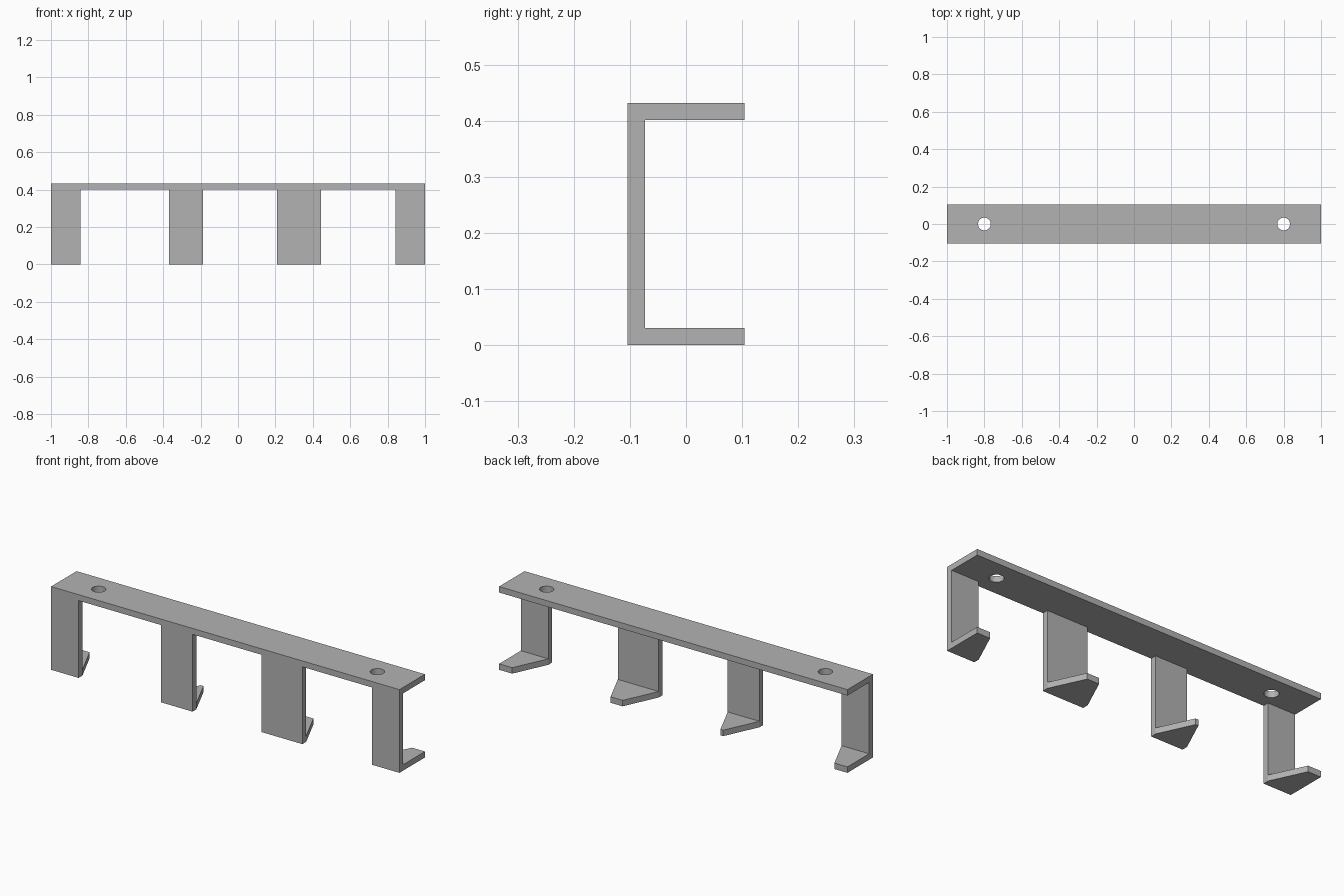
import bpy
import bmesh

if "Cube" in bpy.data.objects:
    bpy.data.objects.remove(bpy.data.objects["Cube"], do_unlink=True)

HEIGHT = 0.432
THICK = 0.031
FRONT, BACK = -0.1045, 0.1045
WALL = FRONT + THICK      # inner face of the legs
TAPER = 0.083             # how far a free foot side slants in
HOLE_X, HOLE_R = 0.8, 0.034

grey = bpy.data.materials.new("plain grey")
grey.use_nodes = True
grey.diffuse_color = (0.45, 0.45, 0.45, 1)
grey.node_tree.nodes["Principled BSDF"].inputs["Base Color"].default_value = (0.45, 0.45, 0.45, 1)


def prism(name, outline, z0, z1):
    """Extrude a counter-clockwise xy outline from z0 to z1."""
    bm = bmesh.new()
    face = bm.faces.new([bm.verts.new((x, y, z0)) for x, y in outline])
    top = bmesh.ops.extrude_face_region(bm, geom=[face])
    verts = [v for v in top["geom"] if isinstance(v, bmesh.types.BMVert)]
    bmesh.ops.translate(bm, verts=verts, vec=(0, 0, z1 - z0))
    bmesh.ops.recalc_face_normals(bm, faces=bm.faces)
    mesh = bpy.data.meshes.new(name)
    bm.to_mesh(mesh)
    bm.free()
    mesh.materials.append(grey)
    obj = bpy.data.objects.new(name, mesh)
    bpy.context.collection.objects.link(obj)
    return obj


def rectangle(x0, x1, y0, y1):
    return [(x0, y0), (x1, y0), (x1, y1), (x0, y1)]


# Top mounting plate with two screw holes
plate = prism("mounting_plate", rectangle(-1, 1, FRONT, BACK), HEIGHT - THICK, HEIGHT)
for side in (-1, 1):
    bpy.ops.mesh.primitive_cylinder_add(vertices=48, radius=HOLE_R, depth=0.2,
                                        location=(side * HOLE_X, 0, HEIGHT))
    cutter = bpy.context.object
    cutter.name = "hole_cutter"
    cutter.hide_render = True
    cutter.data.materials.append(grey)
    mod = plate.modifiers.new("screw_hole", 'BOOLEAN')
    mod.operation = 'DIFFERENCE'
    mod.solver = 'EXACT'
    mod.object = cutter
    bpy.context.view_layer.objects.active = plate
    bpy.ops.object.modifier_apply(modifier=mod.name)
    bpy.data.objects.remove(cutter, do_unlink=True)

# Hooks: a flat leg and a tapered foot; end hooks stay flush with the plate ends
hooks = {
    "right_end": (-1, -0.842),
    "right_middle": (-0.37, -0.188),
    "left_middle": (0.208, 0.443),
    "left_end": (0.842, 1),
}
for name, (x0, x1) in hooks.items():
    prism(name + "_leg", rectangle(x0, x1, FRONT, WALL), 0, HEIGHT - THICK)
    tip0 = x0 if x0 == -1 else x0 + TAPER
    tip1 = x1 if x1 == 1 else x1 - TAPER
    prism(name + "_foot", [(x0, WALL), (x1, WALL), (tip1, BACK), (tip0, BACK)], 0, THICK)
